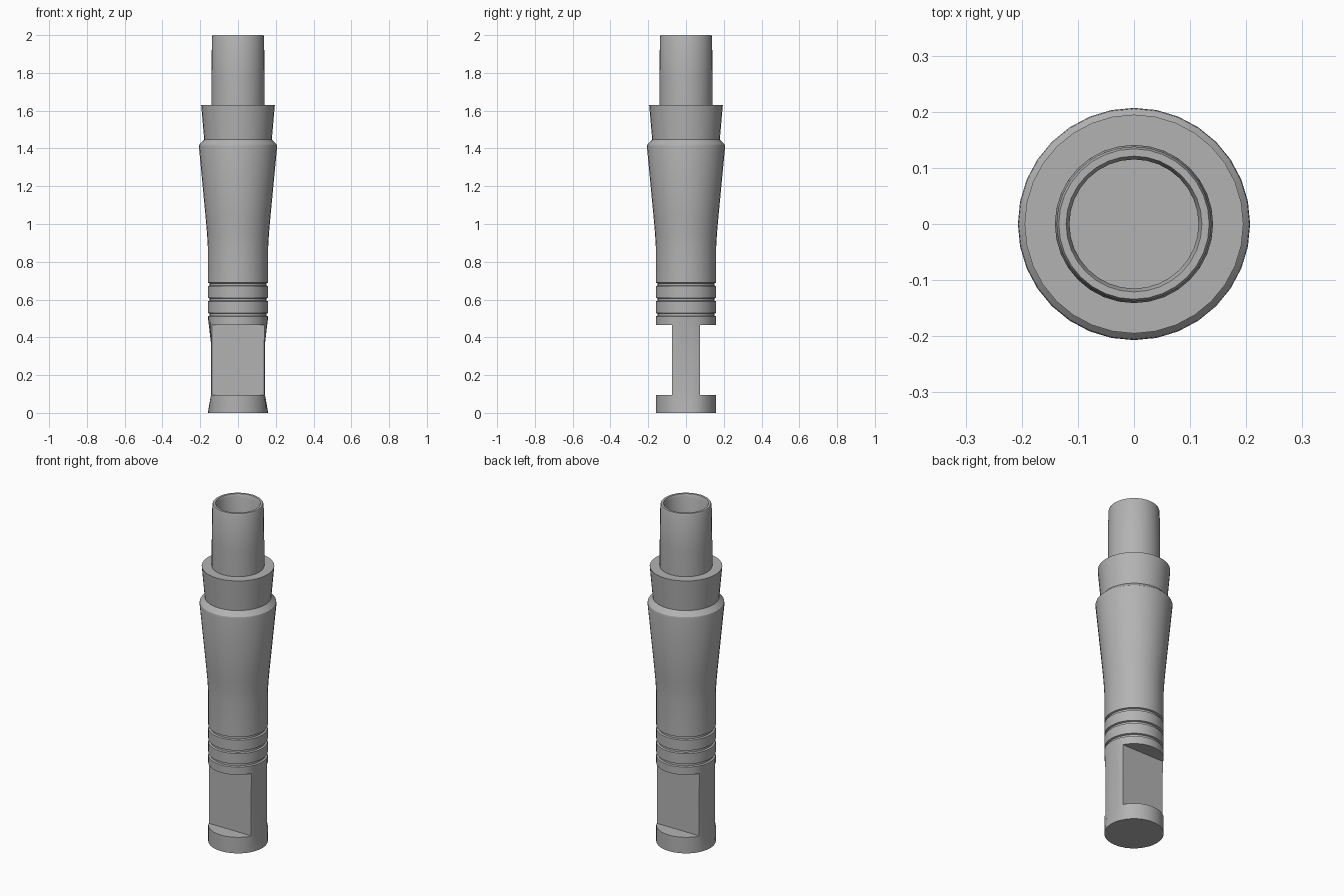
import bpy
import bmesh
import math

cube = bpy.data.objects.get("Cube")
if cube:
    bpy.data.objects.remove(cube)

SIDES = 32
FLAT_Y = 0.074
STRIP_X = 0.142

grey = bpy.data.materials.new("plain_grey")
grey.use_nodes = True
colour = (0.45, 0.45, 0.45, 1)
grey.diffuse_color = colour
grey.node_tree.nodes["Principled BSDF"].inputs["Base Color"].default_value = colour


def finish(name, bm):
    bmesh.ops.recalc_face_normals(bm, faces=bm.faces)
    mesh = bpy.data.meshes.new(name)
    bm.to_mesh(mesh)
    bm.free()
    mesh.materials.append(grey)
    obj = bpy.data.objects.new(name, mesh)
    bpy.context.collection.objects.link(obj)
    return obj


def lathe(profile):
    """Revolve (radius, height) points into a closed solid."""
    bm = bmesh.new()
    rings = []
    for r, z in profile:
        angles = [math.tau * i / SIDES for i in range(SIDES)]
        rings.append([bm.verts.new((r * math.cos(a), r * math.sin(a), z)) for a in angles])
    for low, high in zip(rings, rings[1:]):
        for i in range(SIDES):
            j = (i + 1) % SIDES
            bm.faces.new((low[i], low[j], high[j], high[i]))
    bm.faces.new(rings[0])
    bm.faces.new(rings[-1])
    return bm


# Handle: straight grip with three grooves, then a flare and a stepped collar
profile = [(0.16, 0), (0.16, 0.1), (0.16, 0.36)]
for z in (0.52, 0.60, 0.68):
    profile += [(0.16, z - 0.009), (0.15, z - 0.006), (0.15, z + 0.006), (0.16, z + 0.009)]
profile += [(0.16, 0.88), (0.164, 0.95), (0.171, 1.03), (0.207, 1.41),
            (0.205, 1.42), (0.179, 1.447), (0.195, 1.63)]

# Hollow tube rising from the collar
profile += [(0.141, 1.63), (0.141, 1.78), (0.138, 1.99), (0.134, 2.0),
            (0.121, 2.0), (0.115, 1.985), (0.115, 1.63)]
bm = lathe(profile)

# Flatten the narrow strips left between the two side cuts
for v in bm.verts:
    if 0.05 < v.co.z < 0.4 and abs(v.co.y) < FLAT_Y:
        v.co.x = math.copysign(min(abs(v.co.x), STRIP_X), v.co.x)
body = finish("handle_body", bm)

# Cut a flat into the front and the back
cutters = []
for name, side in (("front_cutter", -1), ("back_cutter", 1)):
    bm = bmesh.new()
    bmesh.ops.create_cube(bm, size=1)
    for v in bm.verts:
        v.co.x *= 0.8
        v.co.y = v.co.y * 0.3 + side * (FLAT_Y + 0.15)
        v.co.z = 0.28 + v.co.z * 0.37
    cutter = finish(name, bm)
    cutter.hide_render = True
    cutters.append(cutter)
    mod = body.modifiers.new(name, 'BOOLEAN')
    mod.operation = 'DIFFERENCE'
    mod.solver = 'EXACT'
    mod.object = cutter

bpy.ops.object.select_all(action='DESELECT')
bpy.context.view_layer.objects.active = body
body.select_set(True)
for mod in list(body.modifiers):
    bpy.ops.object.modifier_apply(modifier=mod.name)
for cutter in cutters:
    bpy.data.objects.remove(cutter)
bpy.ops.object.shade_smooth_by_angle(angle=math.radians(30))
